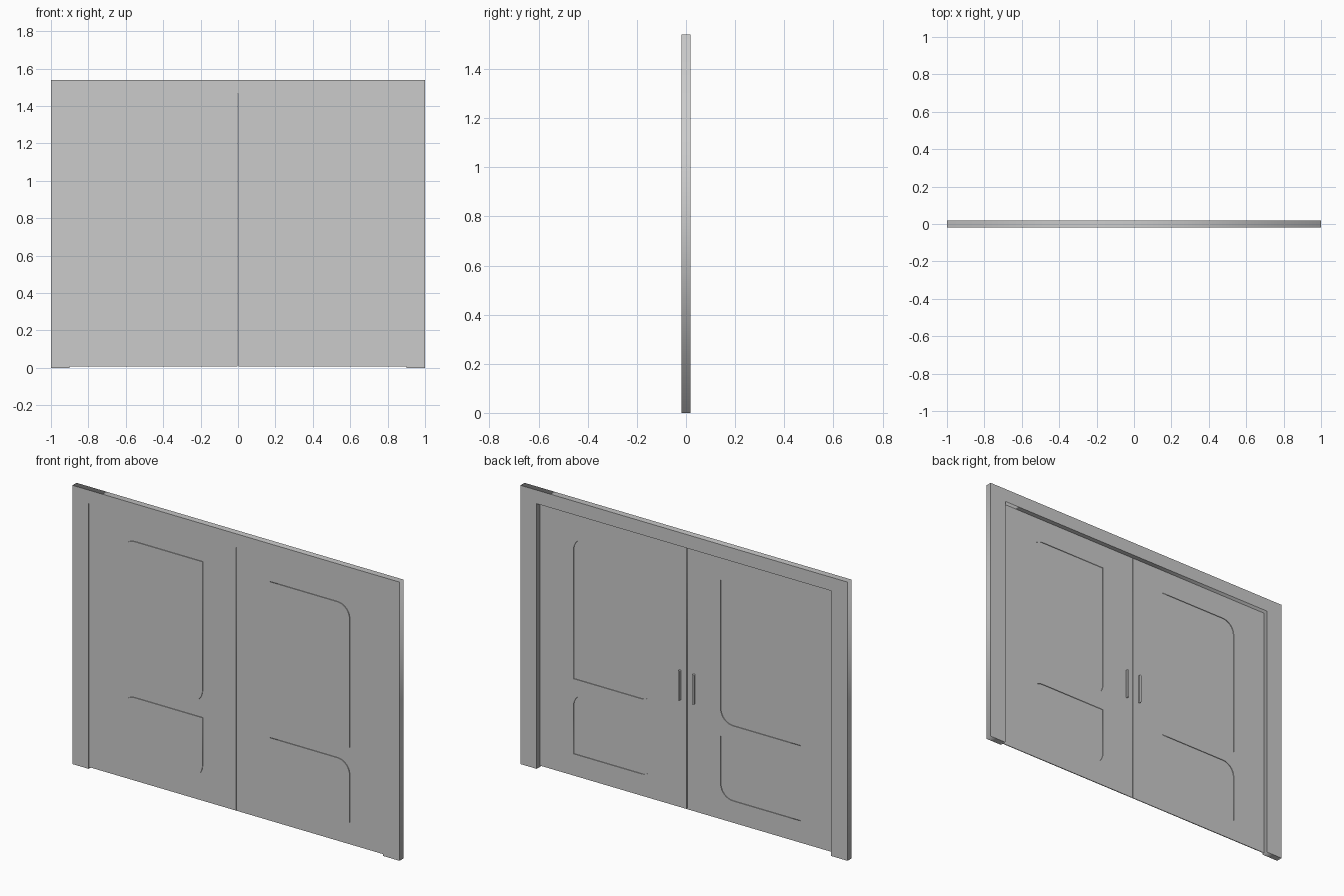
import bpy, math

if "Cube" in bpy.data.objects:
    bpy.data.objects.remove(bpy.data.objects["Cube"])


def plate(name, outlines, y0, y1):
    """Flat solid cut from x-z outlines (inner outlines become holes), spanning y0..y1."""
    cu = bpy.data.curves.new(name, 'CURVE')
    cu.dimensions = '2D'
    cu.fill_mode = 'BOTH'
    cu.extrude = (y1 - y0) / 2
    for pts in outlines:
        sp = cu.splines.new('POLY')
        sp.points.add(len(pts) - 1)
        for p, (x, z) in zip(sp.points, pts):
            p.co = (x, z, 0, 1)
        sp.use_cyclic_u = True
    ob = bpy.data.objects.new(name, cu)
    bpy.context.collection.objects.link(ob)
    ob.location.y = (y0 + y1) / 2
    ob.rotation_euler.x = math.pi / 2
    bpy.ops.object.select_all(action='DESELECT')
    ob.select_set(True)
    bpy.context.view_layer.objects.active = ob
    bpy.ops.object.convert(target='MESH')
    return bpy.context.view_layer.objects.active


def rounded(x0, x1, z0, z1, radii, seg=8):
    """Rectangle with radii for lower-left, lower-right, upper-right, upper-left."""
    pts = []
    corners = [(x0, z0, 1, 1), (x1, z0, -1, 1), (x1, z1, -1, -1), (x0, z1, 1, -1)]
    for i, ((x, z, sx, sz), r) in enumerate(zip(corners, radii)):
        if r == 0:
            pts.append((x, z))
            continue
        for k in range(seg + 1):
            a = math.pi * (1 + i / 2 + k / seg / 2)
            pts.append((x + sx * r + r * math.cos(a), z + sz * r + r * math.sin(a)))
    return pts


def side(pts, s):
    return [(x * s, z) for x, z in pts]


H = 1.54
# Door frame: two jambs and a header
plate("door_frame", [[(-1, 0), (-0.9, 0), (-0.9, 1.465), (0.9, 1.465),
                      (0.9, 0), (1, 0), (1, H), (-1, H)]], -0.018, 0.018)

R = 0.075
upper = rounded(0.205, 0.694, 0.543, 1.33, (R, 0, R, 0))
lower = rounded(0.205, 0.694, 0.128, 0.468, (R, 0, R, 0))
leaf = [(0.002, 0.008), (0.9, 0.008), (0.9, 1.465), (0.002, 1.465)]
grip = rounded(0.037, 0.049, 0.6, 0.767, (0.005,) * 4, 4)

for label, s in (("left", -1), ("right", 1)):
    # Door leaf with openings for the panels
    plate(label + "_door", [side(p, s) for p in (leaf, upper, lower)], -0.014, -0.009)
    # Panels stand proud at the front and sit sunken at the back
    plate(label + "_upper_panel", [side(upper, s)], -0.018, -0.013)
    plate(label + "_lower_panel", [side(lower, s)], -0.018, -0.013)
    # Pull handle on the back
    plate(label + "_handle", [side(grip, s)], -0.010, 0.002)
